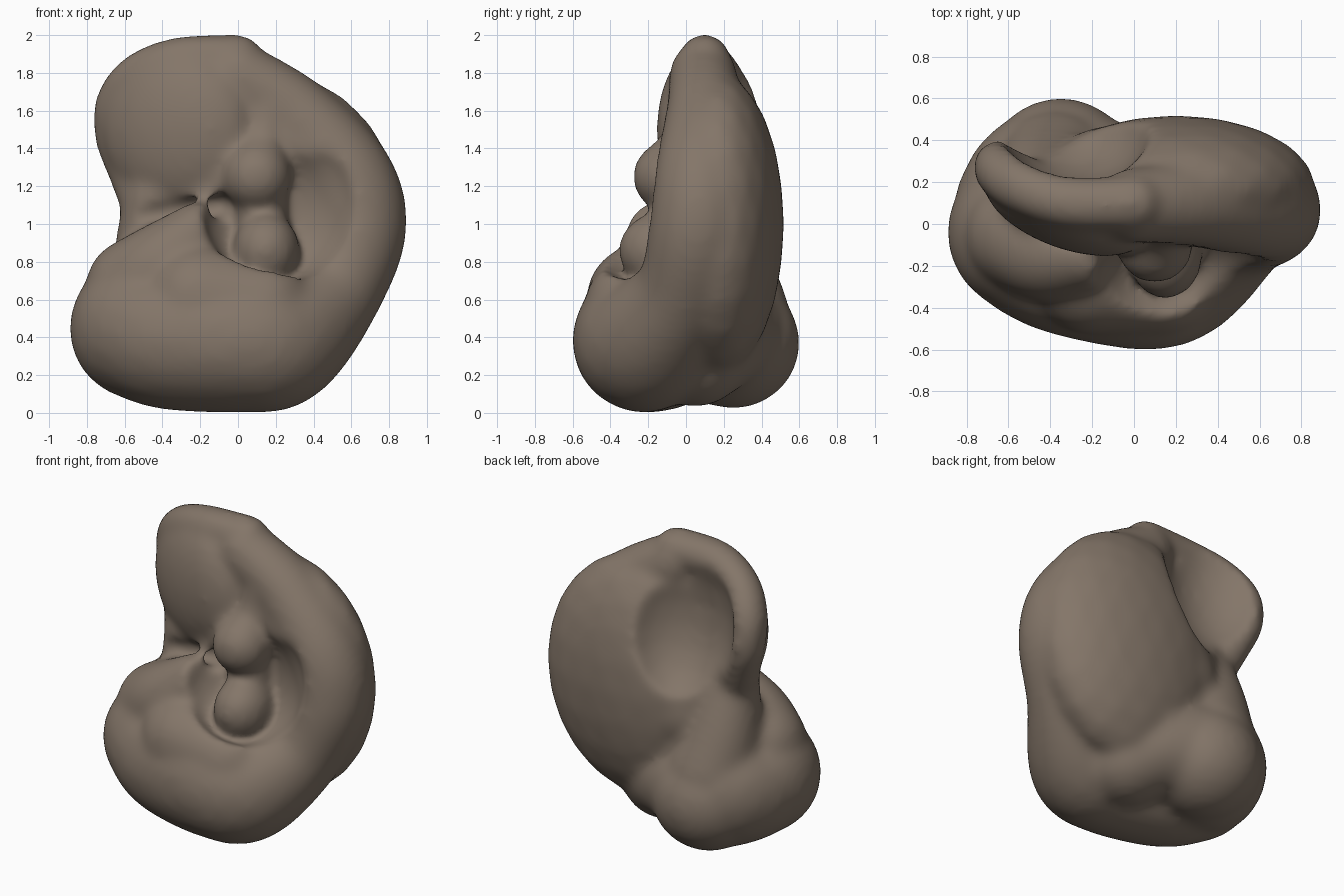
import bpy, bmesh
from math import radians
from mathutils import Matrix, Vector

if "Cube" in bpy.data.objects:
    bpy.data.objects.remove(bpy.data.objects["Cube"], do_unlink=True)

VOXEL = 0.022


def blob(bm, centre, radii, turn=0):
    """Ellipsoid, turned about z by some degrees."""
    m = (Matrix.Translation(centre) @ Matrix.Rotation(radians(turn), 4, 'Z')
         @ Matrix.Diagonal((*radii, 1)))
    bmesh.ops.create_icosphere(bm, subdivisions=3, radius=1, matrix=m)


def limb(bm, stations, steps=6):
    """Tapering limb on a smooth curve through (x, y, z, radius) stations."""
    pts = [Vector(s) for s in stations]
    pts = [pts[0]] + pts + [pts[-1]]
    for a, b, c, d in zip(pts, pts[1:], pts[2:], pts[3:]):
        for i in range(steps + 1):
            t = i / steps
            p = b + 0.5 * t * ((c - a) + t * ((2 * a - 5 * b + 4 * c - d)
                                              + t * (3 * (b - c) + d - a)))
            blob(bm, p[:3], (p[3],) * 3)


def bake(obj):
    """Replace the object's mesh by its modified result."""
    bpy.context.view_layer.update()
    dg = bpy.context.evaluated_depsgraph_get()
    mesh = bpy.data.meshes.new_from_object(obj.evaluated_get(dg))
    obj.modifiers.clear()
    obj.data = mesh


def remesh(obj):
    mod = obj.modifiers.new("fuse", 'REMESH')
    mod.mode = 'VOXEL'
    mod.voxel_size = VOXEL


def solid(name, bm):
    """Fuse the overlapping blobs into one closed skin."""
    mesh = bpy.data.meshes.new(name)
    bm.to_mesh(mesh)
    bm.free()
    obj = bpy.data.objects.new(name, mesh)
    bpy.context.collection.objects.link(obj)
    remesh(obj)
    bake(obj)
    return obj


# Main mass: broad trunk with the curling limb that wraps around it
bm = bmesh.new()
blob(bm, (0.2, 0.17, 1.0), (0.67, 0.35, 0.8))
limb(bm, [(0, 0.09, 1.79, 0.18), (0.3, 0.1, 1.58, 0.21), (0.57, 0.08, 1.26, 0.25),
          (0.635, 0.06, 0.97, 0.26), (0.5, -0.02, 0.63, 0.26), (0.23, -0.19, 0.39, 0.35),
          (0.04, -0.22, 0.385, 0.385), (-0.33, -0.14, 0.4, 0.39), (-0.51, -0.04, 0.45, 0.385)])

# Lower lobe rising to its pointed lip
limb(bm, [(-0.54, -0.05, 0.66, 0.27), (-0.4, -0.13, 0.77, 0.24), (-0.21, -0.15, 0.96, 0.16)])
limb(bm, [(-0.2, -0.23, 0.6, 0.3), (0.12, -0.25, 0.55, 0.29)])

# Rear lump, its filling towards lobe and trunk, and the waist above it
blob(bm, (-0.35, 0.25, 0.37), (0.36, 0.355, 0.35))
limb(bm, [(-0.5, 0.08, 0.42, 0.36), (-0.38, 0.18, 0.42, 0.38), (-0.08, 0.18, 0.4, 0.29),
          (0.1, 0.05, 0.32, 0.29)])
limb(bm, [(-0.38, 0.25, 0.55, 0.29), (-0.43, 0.2, 0.83, 0.23), (-0.44, 0.14, 1.13, 0.17)])
blob(bm, (-0.12, 0.2, 0.9), (0.3, 0.27, 0.3))

# Upper lobe with its backward curling rim
blob(bm, (-0.32, 0.08, 1.5), (0.42, 0.2, 0.44), -20)
limb(bm, [(-0.5, 0.17, 1.15, 0.14), (-0.58, 0.24, 1.3, 0.12), (-0.64, 0.28, 1.46, 0.12),
          (-0.63, 0.25, 1.63, 0.13), (-0.52, 0.17, 1.78, 0.13), (-0.3, 0.1, 1.865, 0.13),
          (0, 0.1, 1.87, 0.135)])
body = solid("curled_body", bm)

# Hollows: front pocket, groove above it, fold behind the lip, rear dish
bm = bmesh.new()
blob(bm, (0.22, -0.28, 1.08), (0.41, 0.28, 0.39))
blob(bm, (0.42, -0.33, 1.15), (0.25, 0.26, 0.36))
limb(bm, [(0.2, -0.26, 1.35, 0.19), (0.16, -0.24, 1.55, 0.14)])
limb(bm, [(-0.1, -0.06, 1.1, 0.07), (-0.4, -0.04, 1.06, 0.06), (-0.7, -0.06, 1.02, 0.06)])
blob(bm, (-0.28, 0.53, 1.58), (0.38, 0.36, 0.56), -8)
hollows = solid("hollow_cutter", bm)

# Two stacked buds inside the pocket, with a stalk fading upwards
bm = bmesh.new()
limb(bm, [(0.1, -0.1, 1.25, 0.185), (0.13, -0.01, 1.42, 0.13), (0.17, 0.02, 1.62, 0.12)])
blob(bm, (0.15, -0.15, 0.86), (0.18, 0.21, 0.2))
limb(bm, [(0.11, -0.05, 1.2, 0.14), (0.14, -0.05, 0.9, 0.14)])
buds = solid("pocket_buds", bm)

# Carve, add the buds, then soften every join
for helper, operation in ((hollows, 'DIFFERENCE'), (buds, 'UNION')):
    helper.hide_render = True
    mod = body.modifiers.new(operation.lower(), 'BOOLEAN')
    mod.operation = operation
    mod.object = helper
    mod.solver = 'EXACT'
remesh(body)
soften = body.modifiers.new("soften", 'SMOOTH')
soften.factor = 0.5
soften.iterations = 22
bake(body)
for helper in (hollows, buds):
    bpy.data.objects.remove(helper, do_unlink=True)

# Single warm brown clay colour
clay = bpy.data.materials.new("brown_clay")
clay.use_nodes = True
colour = (0.23, 0.18, 0.14, 1)
clay.diffuse_color = colour
clay.node_tree.nodes["Principled BSDF"].inputs["Base Color"].default_value = colour
body.data.materials.clear()
body.data.materials.append(clay)
for p in body.data.polygons:
    p.use_smooth = True
    p.material_index = 0
